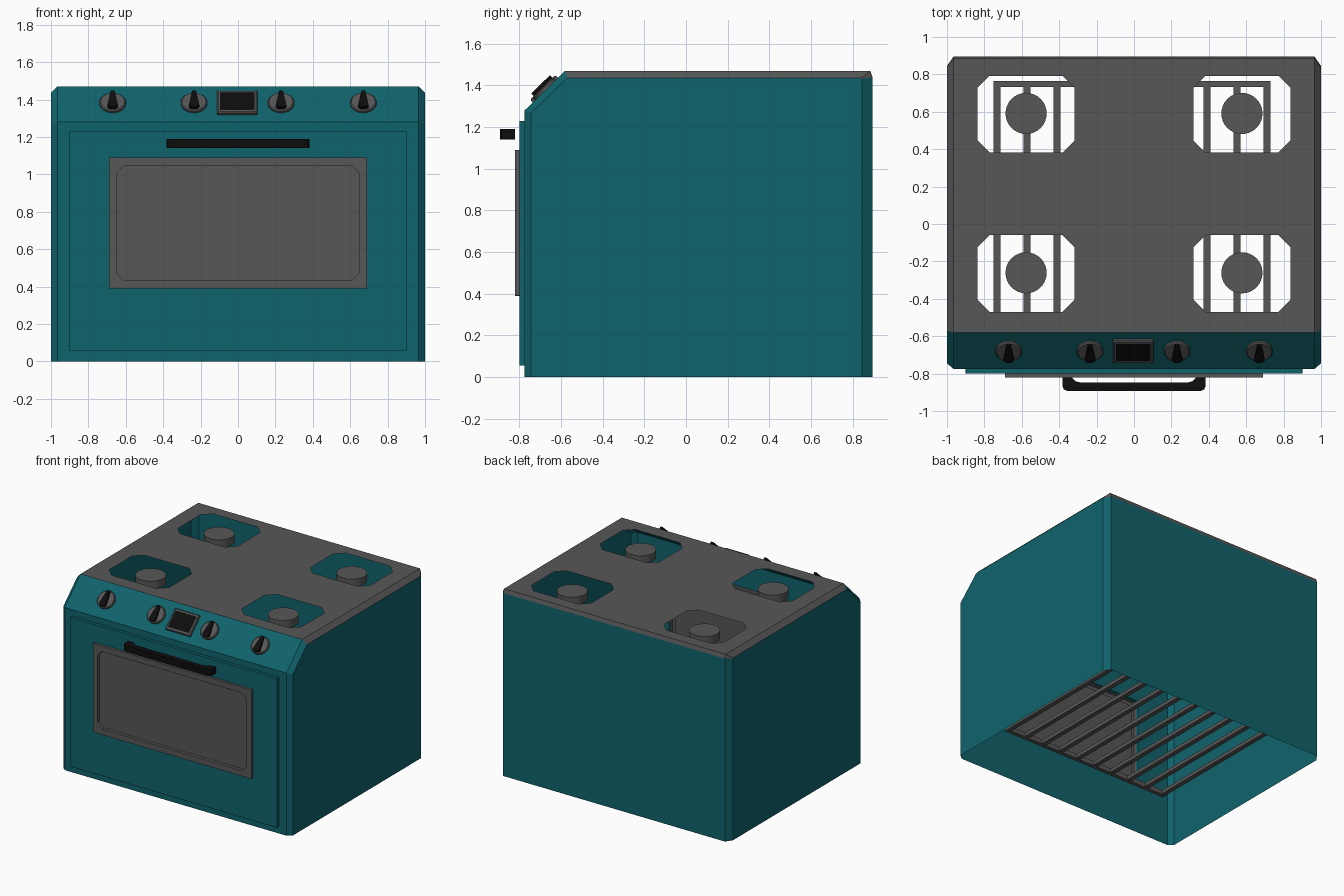
import bpy, bmesh, math
from mathutils import Matrix, Vector

cube = bpy.data.objects.get("Cube")
if cube:
    bpy.data.objects.remove(cube)


def material(name, rgb):
    m = bpy.data.materials.new(name)
    m.use_nodes = True
    m.diffuse_color = (*rgb, 1)
    bsdf = next(n for n in m.node_tree.nodes if n.type == 'BSDF_PRINCIPLED')
    bsdf.inputs["Base Color"].default_value = (*rgb, 1)
    return m


TEAL = material("teal enamel", (0.005, 0.125, 0.15))
GREY = material("grey metal", (0.095, 0.095, 0.095))
BLACK = material("black plastic", (0.004, 0.004, 0.004))


def finish(name, bm, mats, matrix=Matrix()):
    bmesh.ops.recalc_face_normals(bm, faces=bm.faces)
    mesh = bpy.data.meshes.new(name)
    bm.to_mesh(mesh)
    bm.free()
    for m in mats:
        mesh.materials.append(m)
    obj = bpy.data.objects.new(name, mesh)
    obj.matrix_world = matrix
    bpy.context.collection.objects.link(obj)
    return obj


def rect(x0, x1, y0, y1, c=0.001):
    """Rectangle with cut corners, as eight points."""
    return [(x0 + c, y0), (x1 - c, y0), (x1, y0 + c), (x1, y1 - c),
            (x1 - c, y1), (x0 + c, y1), (x0, y1 - c), (x0, y0 + c)]


def circle(r, n=32):
    return [(r * math.cos(2 * math.pi * i / n), r * math.sin(2 * math.pi * i / n))
            for i in range(n)]


def loft(name, layers, mat, matrix=Matrix(), first=True, last=True):
    """Join outlines stacked at local heights, with optional end caps."""
    bm = bmesh.new()
    rings = [[bm.verts.new((x, y, h)) for x, y in pts] for pts, h in layers]
    for a, b in zip(rings, rings[1:]):
        for i in range(len(a)):
            j = (i + 1) % len(a)
            bm.faces.new((a[i], a[j], b[j], b[i]))
    if first:
        bm.faces.new(rings[0])
    if last:
        bm.faces.new(rings[-1])
    return finish(name, bm, [mat], matrix)


def box(bm, x0, x1, y0, y1, z0, z1):
    m = Matrix.Translation(((x0 + x1) / 2, (y0 + y1) / 2, (z0 + z1) / 2))
    bmesh.ops.create_cube(bm, size=1, matrix=m @ Matrix.Diagonal((x1 - x0, y1 - y0, z1 - z0, 1)))


# Body shell: chamfered ends, open underneath, holes for burners and window
BURNERS = [(x, y) for x in (-0.577, 0.577) for y in (-0.265, 0.587)]
WINDOW = rect(-0.69, 0.69, 0.39, 1.09)
centre = [(-0.775, 0), (-0.775, 1.28), (-0.58, 1.47), (0.885, 1.47), (0.895, 1.44), (0.895, 0)]
end = [(-0.745, 0), (-0.745, 1.268), (-0.57, 1.435), (0.842, 1.435), (0.845, 1.43), (0.845, 0)]

bm = bmesh.new()
rings = [[bm.verts.new((x, y, z)) for y, z in prof]
         for x, prof in ((-1, end), (-0.965, centre), (0.965, centre), (1, end))]


def edge_loop(verts):
    return [bm.edges.get((a, b)) or bm.edges.new((a, b))
            for a, b in zip(verts, verts[1:] + verts[:1])]


def fill_with_holes(outer, holes):
    edges = edge_loop(outer)
    for hole in holes:
        edges += edge_loop([bm.verts.new(p) for p in hole])
    bmesh.ops.triangle_fill(bm, use_beauty=True, use_dissolve=False, edges=edges)


holes = {
    0: [[(x, -0.775, z) for x, z in WINDOW]],
    2: [[(x, y, 1.47) for x, y in rect(bx - 0.26, bx + 0.26, by - 0.205, by + 0.205, 0.065)]
        for bx, by in BURNERS],
}
for n, (a, b) in enumerate(zip(rings, rings[1:])):
    for k in range(len(centre) - 1):
        quad = [a[k], a[k + 1], b[k + 1], b[k]]
        if n == 1 and k in holes:
            fill_with_holes(quad, holes[k])
        else:
            bm.faces.new(quad)
bm.faces.new(rings[0])
bm.faces.new(rings[-1])
# The hob surface and its chamfers are grey
for f in bm.faces:
    f.material_index = int(f.calc_center_median().z > 1.43 or all(v.co.z > 1.42 for v in f.verts))
finish("body", bm, [TEAL, GREY])

# Burner caps
for i, (x, y) in enumerate(BURNERS):
    loft(f"burner_{i + 1}", [(circle(0.11), 1.385), (circle(0.11), 1.445)], GREY,
         Matrix.Translation((x, y + 0.004, 0)))

# Door and window: local x and y lie in the front, heights go outward
front = Matrix.Rotation(math.pi / 2, 4, 'X')
door = rect(-0.9, 0.9, 0.055, 1.23)
loft("door", [(door, 0.775), (door, 0.8), (WINDOW, 0.8), (WINDOW, 0.775)],
     TEAL, front, False, False)
pane = rect(-0.65, 0.65, 0.435, 1.045, 0.04)
loft("window", [(WINDOW, 0.776), (WINDOW, 0.82), (pane, 0.82), (pane, 0.795)],
     GREY, front, False, True)

# Door handle: one bracket-shaped outline, mirrored
half = [(0.285, -0.848), (0.315, -0.84), (0.33, -0.822), (0.383, -0.822),
        (0.383, -0.868), (0.375, -0.885), (0.355, -0.893)]
outline = half + [(-x, y) for x, y in reversed(half)]
loft("handle", [(outline, 1.14), (outline, 1.19)], BLACK)

# Controls on the sloping panel
slope = math.atan2(0.19, 0.195)


def on_panel(x):
    return Matrix.Translation((x, -0.675, 1.3775)) @ Matrix.Rotation(slope, 4, 'X')


pointer = [(-0.028, -0.045), (-0.015, -0.06), (0.015, -0.06),
           (0.028, -0.045), (0.01, 0.065), (-0.01, 0.065)]
for i, x in enumerate((-0.67, -0.235, 0.23, 0.67)):
    loft(f"knob_{i + 1}", [(circle(0.07), 0), (circle(0.07), 0.012), (circle(0.064), 0.018)],
         GREY, on_panel(x))
    loft(f"knob_pointer_{i + 1}", [(pointer, 0.018), (pointer, 0.036)], BLACK, on_panel(x))

outer = rect(-0.107, 0.107, -0.085, 0.085)
rim = rect(-0.101, 0.101, -0.079, 0.079)
screen = rect(-0.091, 0.091, -0.066, 0.066)
loft("display_frame", [(outer, 0), (outer, 0.012), (rim, 0.018), (screen, 0.018), (screen, 0.01)],
     GREY, on_panel(-0.004))
loft("display_screen", [(screen, 0.01), (screen, 0.013)], BLACK, on_panel(-0.004))

# Oven rack: front and back rails with evenly spaced bars
bm = bmesh.new()
for y in (-0.555, 0.748):
    box(bm, -0.75, 0.73, y - 0.016, y + 0.016, 0.225, 0.26)
for i in range(10):
    x = -0.732 + 0.1603 * i
    box(bm, x - 0.018, x + 0.018, -0.555, 0.748, 0.228, 0.257)
finish("oven_rack", bm, [GREY])
